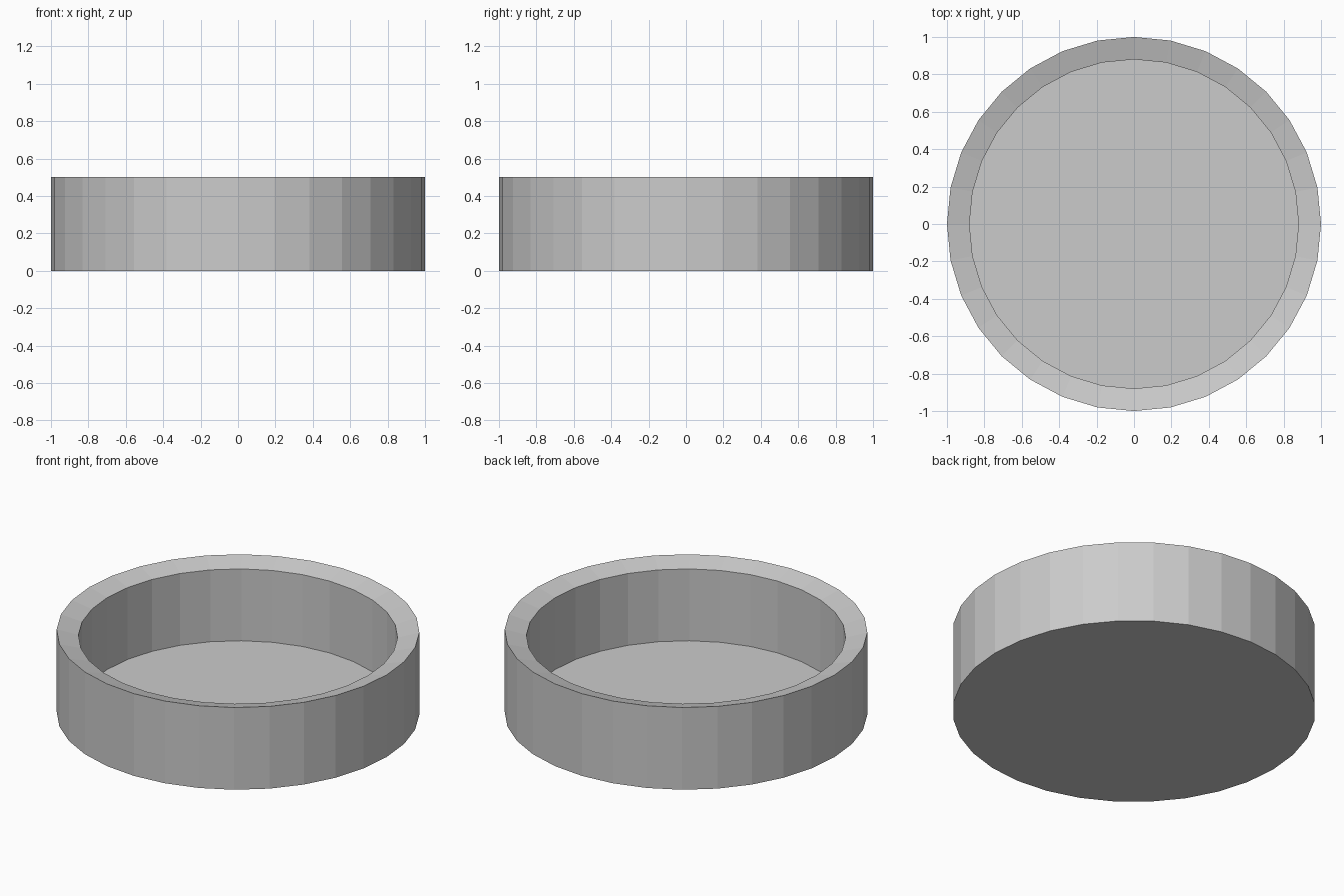
import bpy
import bmesh
from math import cos, sin, tau

if "Cube" in bpy.data.objects:
    bpy.data.objects.remove(bpy.data.objects["Cube"])

SIDES = 32

# Dish section as (radius, height), from underside to inner floor
profile = [(1.0, 0.0), (1.0, 0.5), (0.88, 0.467), (0.88, 0.03)]

bm = bmesh.new()
rings = [[bm.verts.new((r * cos(tau * i / SIDES), r * sin(tau * i / SIDES), z))
          for i in range(SIDES)] for r, z in profile]

# Outer wall, inward-sloping rim and inner wall
for low, high in zip(rings, rings[1:]):
    for i in range(SIDES):
        j = (i + 1) % SIDES
        bm.faces.new((low[i], low[j], high[j], high[i]))

# Underside and inner floor
bm.faces.new(rings[0][::-1])
bm.faces.new(rings[-1])
bmesh.ops.recalc_face_normals(bm, faces=bm.faces)

mesh = bpy.data.meshes.new("round_dish")
bm.to_mesh(mesh)
bm.free()
dish = bpy.data.objects.new("round_dish", mesh)
bpy.context.collection.objects.link(dish)
